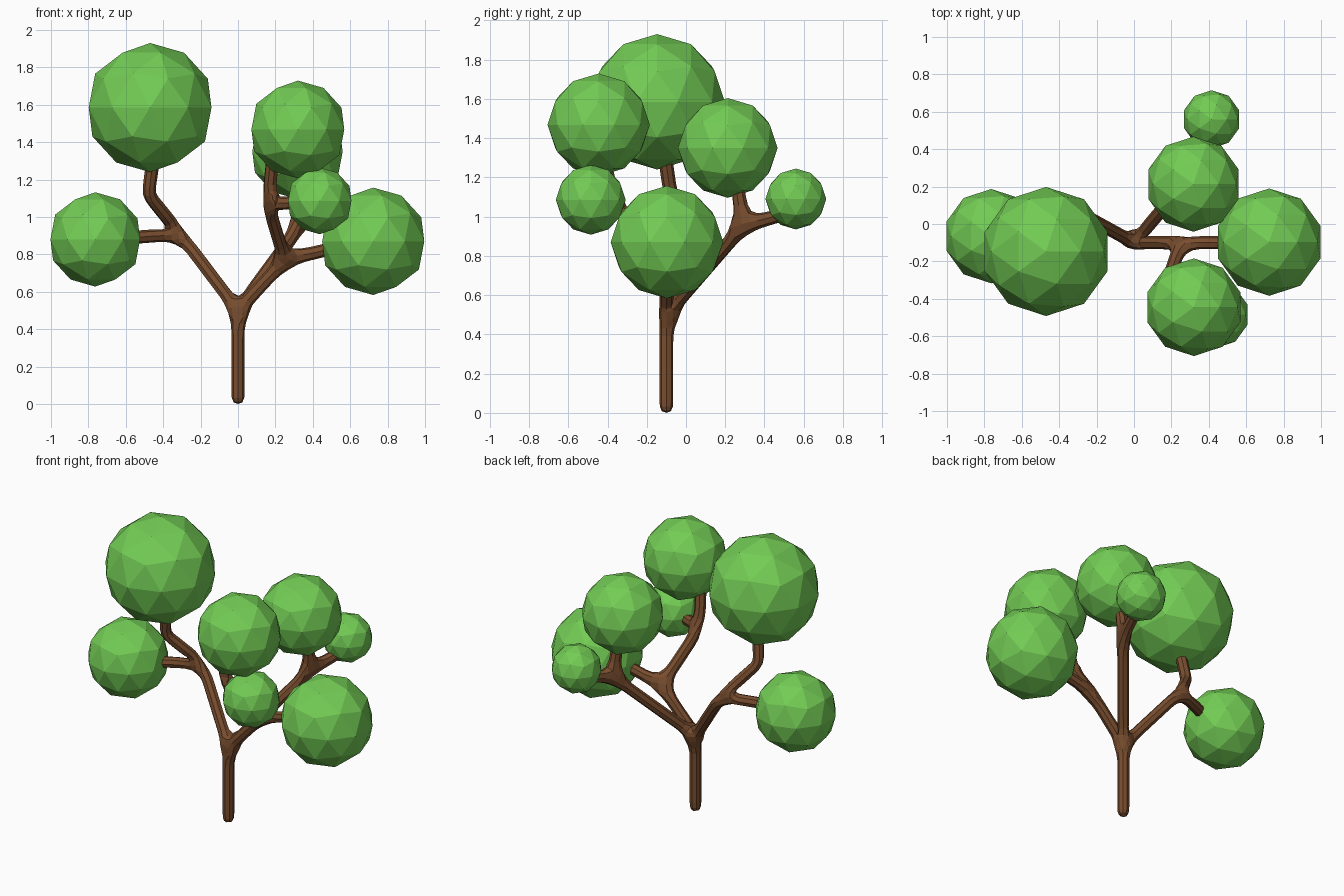
import bpy

if "Cube" in bpy.data.objects:
    bpy.data.objects.remove(bpy.data.objects["Cube"])


def material(name, color):
    m = bpy.data.materials.new(name)
    m.diffuse_color = color
    m.use_nodes = True
    m.node_tree.nodes["Principled BSDF"].inputs["Base Color"].default_value = m.diffuse_color
    return m


bark = material("bark", (0.19, 0.075, 0.028, 1))
leaf = material("leaf", (0.17, 0.60, 0.09, 1))

# Branch skeleton: named joints and the limbs that connect them
joints = {
    "base": (0, -0.10, 0.03),
    "fork": (0, -0.10, 0.50),
    # left limb
    "left_joint": (-0.31, 0.07, 0.91),
    "left_tip": (-0.70, -0.08, 0.88),
    "left_bend": (-0.48, -0.08, 1.12),
    "left_top": (-0.44, -0.12, 1.40),
    # right limb
    "right_joint": (0.25, -0.10, 0.77),
    "right_tip": (0.66, -0.10, 0.87),
    "front_joint": (0.16, -0.37, 1.07),
    "front_top": (0.19, -0.43, 1.36),
    "front_tip": (0.39, -0.46, 1.08),
    # back limb
    "back_joint": (0.33, 0.29, 0.95),
    "back_top": (0.32, 0.25, 1.25),
    "back_tip": (0.41, 0.52, 1.02),
}
limbs = [
    ("base", "fork"),
    ("fork", "left_joint"), ("left_joint", "left_tip"),
    ("left_joint", "left_bend"), ("left_bend", "left_top"),
    ("fork", "right_joint"), ("right_joint", "right_tip"),
    ("right_joint", "front_joint"), ("front_joint", "front_top"),
    ("front_joint", "front_tip"),
    ("fork", "back_joint"), ("back_joint", "back_top"), ("back_joint", "back_tip"),
]
names = list(joints)
mesh = bpy.data.meshes.new("trunk_and_branches")
mesh.from_pydata(list(joints.values()),
                 [(names.index(a), names.index(b)) for a, b in limbs], [])
tree = bpy.data.objects.new("trunk_and_branches", mesh)
bpy.context.collection.objects.link(tree)
mesh.materials.append(bark)

# Skin gives the limbs thickness, one subdivision makes them eight-sided
tree.modifiers.new("skin", 'SKIN')
for i, v in enumerate(mesh.skin_vertices[0].data):
    v.radius = (0.038, 0.038)
    v.use_root = (i == 0)
sub = tree.modifiers.new("round", 'SUBSURF')
sub.levels = sub.render_levels = 1

# Rest the trunk's rounded foot exactly on the ground
bpy.context.view_layer.update()
evaluated = tree.evaluated_get(bpy.context.evaluated_depsgraph_get())
lowest = min(v.co.z for v in evaluated.data.vertices)
mesh.vertices[0].co.z -= lowest
mesh.update()

# Foliage: faceted balls (centre, radius)
foliage = {
    "foliage_top_left": ((-0.47, -0.147, 1.585), 0.345),
    "foliage_low_left": ((-0.763, -0.065, 0.88), 0.252),
    "foliage_top_front": ((0.32, -0.445, 1.468), 0.261),
    "foliage_top_back": ((0.318, 0.213, 1.35), 0.254),
    "foliage_small_front": ((0.437, -0.485, 1.086), 0.178),
    "foliage_low_right": ((0.723, -0.097, 0.87), 0.287),
    "foliage_small_back": ((0.415, 0.56, 1.09), 0.155),
}
for name, (centre, radius) in foliage.items():
    bpy.ops.mesh.primitive_ico_sphere_add(subdivisions=2, radius=radius, location=centre)
    ball = bpy.context.object
    ball.name = name
    ball.data.materials.append(leaf)
